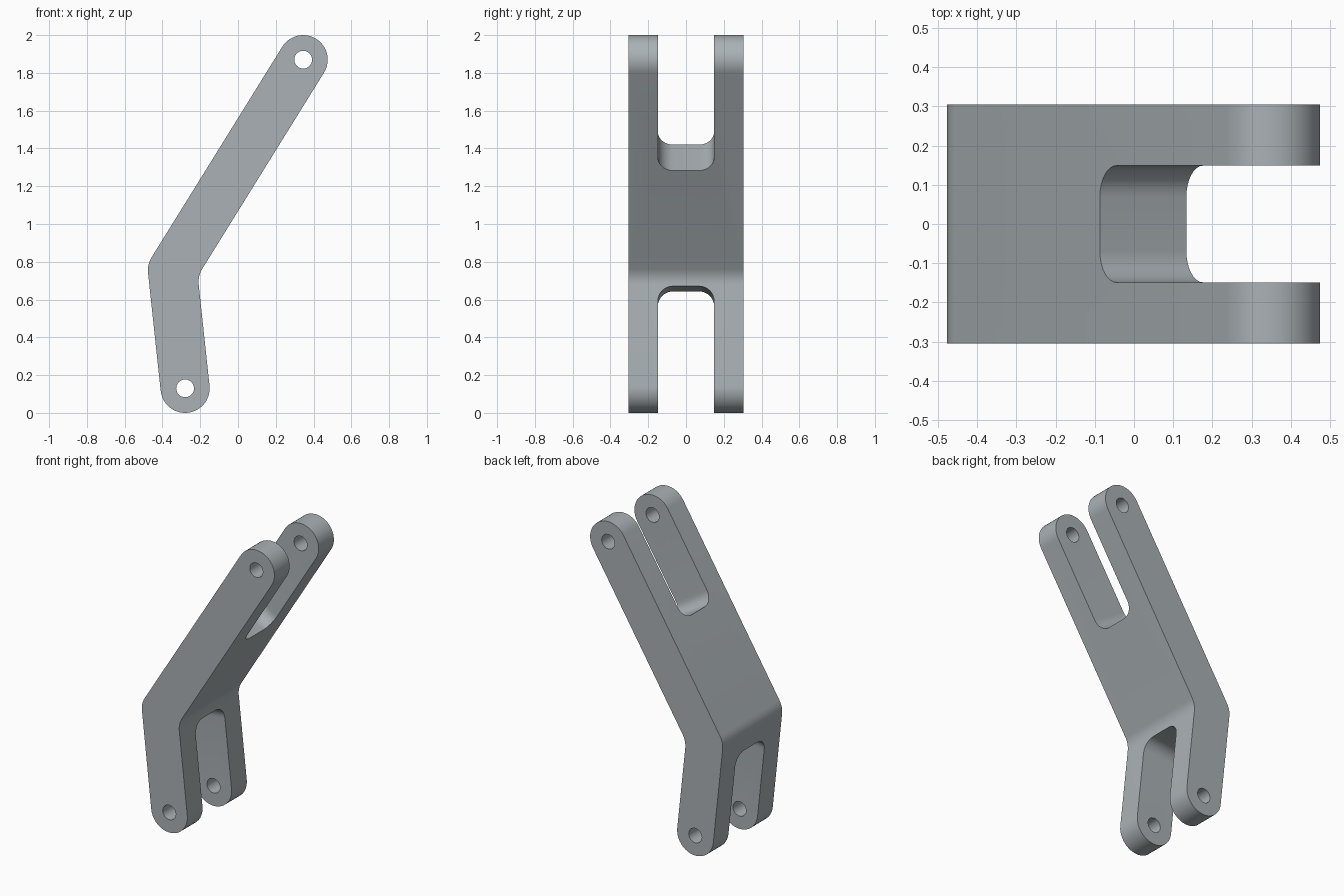
import bpy, bmesh, math
from mathutils import Vector

cube = bpy.data.objects.get("Cube")
if cube:
    bpy.data.objects.remove(cube, do_unlink=True)

# Main dimensions
R = 0.13                      # half width of the arms
HALF = 0.305                  # half depth of the body
GAP = 0.149                   # half width of the fork slots
HOLE = 0.047                  # pin hole radius
low_pin = Vector((-0.28, 0, 0.13))
bend = Vector((-0.347, 0, 0.755))
top_pin = Vector((0.345, 0, 1.87))
Y = Vector((0, 1, 0))


def angle(v):
    return math.atan2(v.z, v.x)


def arc(c, r, a0, a1, n):
    """Arc points in the XZ plane."""
    steps = [a0 + (a1 - a0) * i / n for i in range(n + 1)]
    return [c + Vector((r * math.cos(a), 0, r * math.sin(a))) for a in steps]


def prism(name, points, sweep):
    """Closed solid: a flat outline swept along a vector."""
    bm = bmesh.new()
    face = bm.faces.new([bm.verts.new(p) for p in points])
    res = bmesh.ops.extrude_face_region(bm, geom=[face])
    moved = [g for g in res["geom"] if isinstance(g, bmesh.types.BMVert)]
    bmesh.ops.translate(bm, verts=moved, vec=sweep)
    bmesh.ops.recalc_face_normals(bm, faces=bm.faces)
    mesh = bpy.data.meshes.new(name)
    bm.to_mesh(mesh)
    bm.free()
    obj = bpy.data.objects.new(name, mesh)
    bpy.context.collection.objects.link(obj)
    return obj


def slot(name, pin, floor, r=0.08):
    """Round-cornered fork slot, open past the pin."""
    out = (pin - bend).normalized()
    side = out.cross(Y)
    start = pin - out * floor
    half = []
    for i in range(9):
        a = math.pi / 2 * i / 8
        half.append((GAP - r + r * math.sin(a), r - r * math.cos(a)))
    half.append((GAP, floor + 0.3))
    outline = half + [(-y, d) for y, d in reversed(half)]
    pts = [start + Y * y + out * d - side * 0.3 for y, d in outline]
    return prism(name, pts, side * 0.6)


def pin_hole(name, pin):
    pts = arc(pin - Y * 0.5, HOLE, 0, math.tau, 32)[:-1]
    return prism(name, pts, Y)


# Bent arm outline with round ends, outer bend and inner fillet
up, low = angle(top_pin - bend), angle(bend - low_pin)
q = math.pi / 2
mid = (up + low) / 2 - q
reach = 2 * R / math.cos((low - up) / 2)
fillet = bend + Vector((math.cos(mid), 0, math.sin(mid))) * reach
outline = (arc(top_pin, R, up - q, up + q, 20)
           + arc(bend, R, up + q, low + q, 5)
           + arc(low_pin, R, low + q, low + 3 * q, 20)
           + arc(fillet, R, low + q, up + q, 5))
body = prism("bent_fork_link", [p - Y * HALF for p in outline], Y * 2 * HALF)

# Cut the two slots and the pin holes
cutters = [slot("upper_slot_cutter", top_pin, 0.61),
           slot("lower_slot_cutter", low_pin, 0.53),
           pin_hole("upper_hole_cutter", top_pin),
           pin_hole("lower_hole_cutter", low_pin)]
bpy.context.view_layer.objects.active = body
body.select_set(True)
for cutter in cutters:
    mod = body.modifiers.new(cutter.name, "BOOLEAN")
    mod.operation = "DIFFERENCE"
    mod.solver = "EXACT"
    mod.object = cutter
    bpy.ops.object.modifier_apply(modifier=mod.name)
    bpy.data.objects.remove(cutter, do_unlink=True)

# Plain grey metal
grey = bpy.data.materials.new("blue_grey_metal")
color = (0.4, 0.44, 0.46, 1)
grey.use_nodes = True
grey.diffuse_color = color
grey.node_tree.nodes["Principled BSDF"].inputs["Base Color"].default_value = color
body.data.materials.clear()
body.data.materials.append(grey)

bpy.ops.object.select_all(action="DESELECT")
body.select_set(True)
bpy.ops.object.shade_smooth_by_angle(angle=math.radians(30))
